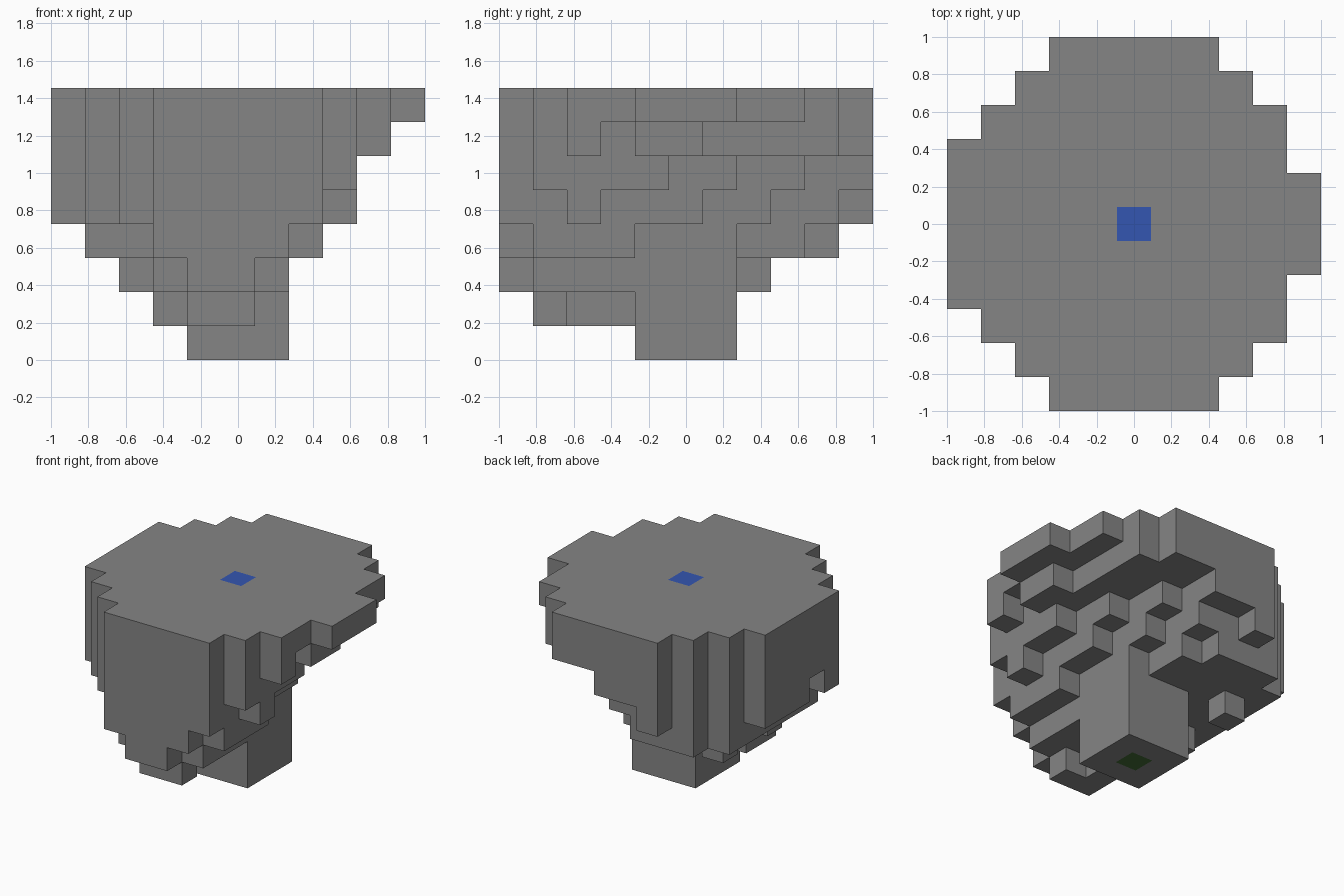
import bpy
import bmesh
from mathutils import Vector

# Remove the default cube only
default_cube = bpy.data.objects.get("Cube")
if default_cube:
    bpy.data.objects.remove(default_cube, do_unlink=True)


def make_material(name, color):
    mat = bpy.data.materials.new(name)
    mat.use_nodes = True
    mat.diffuse_color = (*color, 1)
    shader = next(n for n in mat.node_tree.nodes if n.type == "BSDF_PRINCIPLED")
    shader.inputs["Base Color"].default_value = (*color, 1)
    return mat


# Lowest filled layer of every column, front row first, left to right along +x
UNDERSIDE = [
    "...32234...",
    "..4211235..",
    ".442122346.",
    "4331122357.",
    "53210004567",
    "43330004667",
    "43330005677",
    "4323334667.",
    ".333335667.",
    "..3334666..",
    "...45566...",
]
COUNT = len(UNDERSIDE)
LAYERS = 8
CELL = 2 / COUNT
MIDDLE = COUNT // 2
STONE, BLUE, GREEN = range(3)


def is_solid(x, y, z):
    if not (0 <= x < COUNT and 0 <= y < COUNT and 0 <= z < LAYERS):
        return False
    bottom = UNDERSIDE[y][x]
    return bottom != "." and z >= int(bottom)


def add_face(bm, cell, axis, sign):
    """Add the square of a block that looks along sign * axis."""
    normal = Vector((0, 0, 0))
    normal[axis] = sign
    side = Vector((0, 0, 0))
    side[(axis + 1) % 3] = 1
    up = normal.cross(side)
    centre = Vector(cell) + Vector((0.5, 0.5, 0.5)) + normal / 2
    corners = [centre + (side * a + up * b) / 2
               for a, b in ((-1, -1), (1, -1), (1, 1), (-1, 1))]
    shift = Vector((COUNT / 2, COUNT / 2, 0))
    face = bm.faces.new([bm.verts.new((c - shift) * CELL) for c in corners])
    # Coloured marks sit at the middle of the top and of the base
    if axis == 2 and cell[0] == cell[1] == MIDDLE:
        face.material_index = BLUE if sign > 0 else GREEN


# Floating rock: only the outer squares of the stacked blocks
bm = bmesh.new()
for x in range(COUNT):
    for y in range(COUNT):
        for z in range(LAYERS):
            if not is_solid(x, y, z):
                continue
            for axis in range(3):
                for sign in (-1, 1):
                    neighbour = [x, y, z]
                    neighbour[axis] += sign
                    if not is_solid(*neighbour):
                        add_face(bm, (x, y, z), axis, sign)
bmesh.ops.remove_doubles(bm, verts=bm.verts, dist=CELL / 100)

mesh = bpy.data.meshes.new("stepped_rock")
bm.to_mesh(mesh)
bm.free()

# Materials in the order of the indices above
mesh.materials.append(make_material("stone grey", (0.235, 0.235, 0.235)))
mesh.materials.append(make_material("marker blue", (0.034, 0.093, 0.44)))
mesh.materials.append(make_material("marker green", (0.054, 0.143, 0.037)))

rock = bpy.data.objects.new("stepped_rock", mesh)
bpy.context.collection.objects.link(rock)
